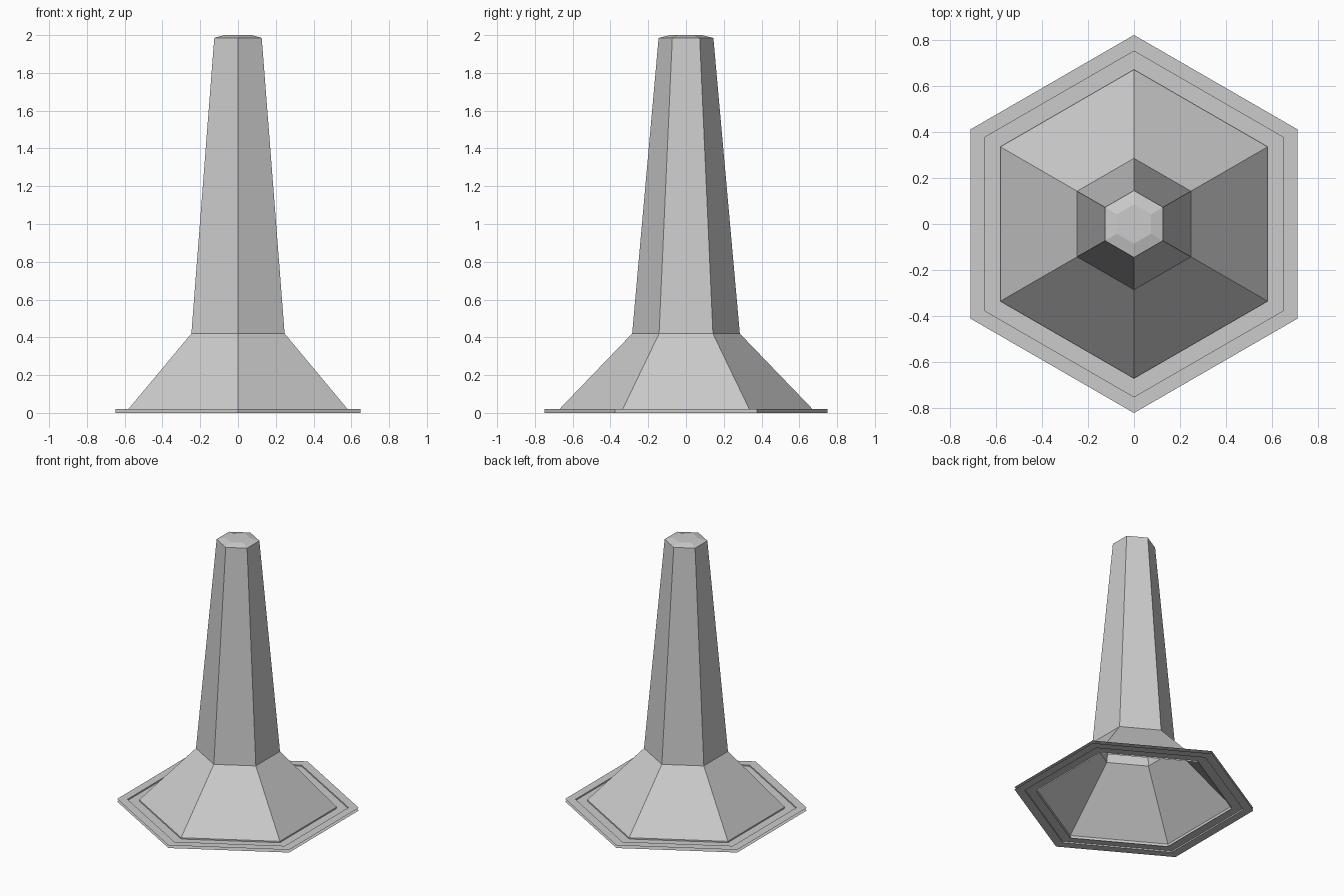
import bpy, bmesh
from math import cos, sin, pi

cube = bpy.data.objects.get("Cube")
if cube:
    bpy.data.objects.remove(cube, do_unlink=True)

SIDES = 6

grey = bpy.data.materials.new("plain_grey")
grey.use_nodes = True
colour = (0.6, 0.6, 0.6, 1)
grey.diffuse_color = colour
grey.node_tree.nodes["Principled BSDF"].inputs["Base Color"].default_value = colour


def hex_shell(name, profile, cap=False):
    """Sweep (radius, height) points around z as a six-sided open shell."""
    bm = bmesh.new()
    rings = []
    for radius, z in profile:
        angles = [pi / 2 + 2 * pi * i / SIDES for i in range(SIDES)]
        rings.append([bm.verts.new((radius * cos(a), radius * sin(a), z)) for a in angles])
    for low, high in zip(rings, rings[1:]):
        for i in range(SIDES):
            j = (i + 1) % SIDES
            bm.faces.new((low[i], low[j], high[j], high[i]))
    if cap:
        bm.faces.new(rings[-1])
    mesh = bpy.data.meshes.new(name)
    bm.to_mesh(mesh)
    bm.free()
    mesh.materials.append(grey)
    obj = bpy.data.objects.new(name, mesh)
    bpy.context.collection.objects.link(obj)
    return obj


# Tapered post with a flared skirt, a short lip and a chamfered tip
hex_shell("post", [(0.67, 0), (0.67, 0.02), (0.285, 0.42), (0.145, 1.985), (0.085, 2)], cap=True)

# Recessed web joining the skirt to the rim
hex_shell("groove_web", [(0.75, 0.01), (0.67, 0.01)])

# Rim: lower and upper flanges joined by an upright wall
hex_shell("rim", [(0.82, 0.02), (0.75, 0.02), (0.75, 0), (0.82, 0)][::-1])
